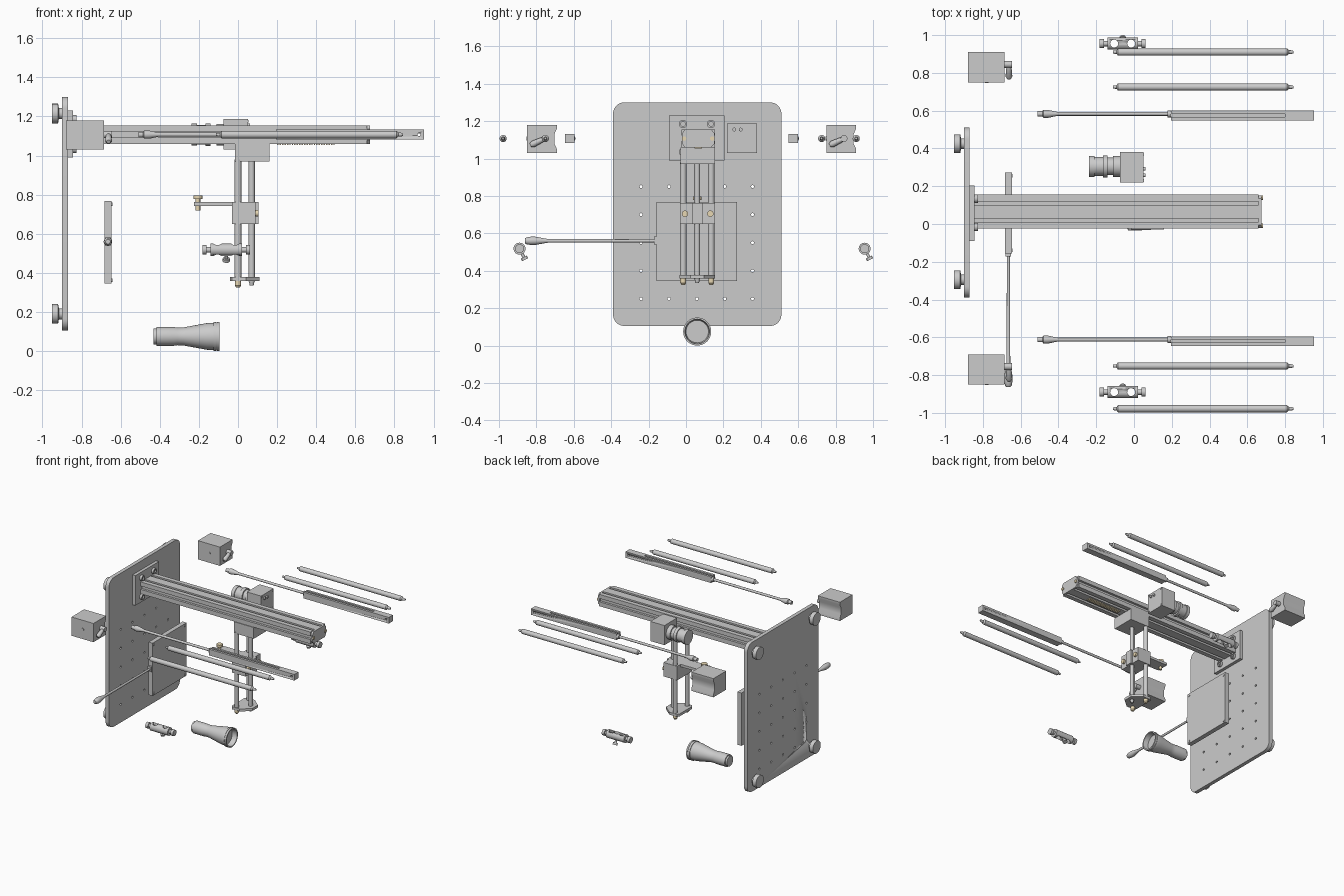
import bpy, bmesh, math
from mathutils import Vector

BRASS = bpy.data.materials.new("brass")
BRASS.diffuse_color = (0.8, 0.68, 0.45, 1)


def finish(name, bm, mat=None):
    bmesh.ops.recalc_face_normals(bm, faces=bm.faces)
    for f in bm.faces:
        f.smooth = True
    for e in bm.edges:
        e.smooth = len(e.link_faces) == 2 and e.calc_face_angle(0) < 0.6
    me = bpy.data.meshes.new(name)
    bm.to_mesh(me)
    bm.free()
    ob = bpy.data.objects.new(name, me)
    bpy.context.collection.objects.link(ob)
    if mat:
        me.materials.append(mat)
    return ob


def prism(name, pts, x0, x1):
    """Extrude a (y, z) outline along x."""
    bm = bmesh.new()
    a = [bm.verts.new((x0, y, z)) for y, z in pts]
    b = [bm.verts.new((x1, y, z)) for y, z in pts]
    bm.faces.new(a)
    bm.faces.new(b)
    n = len(pts)
    for i in range(n):
        j = (i + 1) % n
        bm.faces.new((a[i], a[j], b[j], b[i]))
    return finish(name, bm)


def box(name, x0, x1, y0, y1, z0, z1):
    return prism(name, [(y0, z0), (y1, z0), (y1, z1), (y0, z1)], x0, x1)


def add_lathe(bm, prof, at, axis, n=24):
    """Revolve (distance, radius) pairs about an axis through a point."""
    q = Vector(axis).to_track_quat('Z', 'Y')
    rings = []
    for t, r in prof:
        rings.append([bm.verts.new(Vector(at) + q @ Vector(
            (r * math.cos(k * math.tau / n), r * math.sin(k * math.tau / n), t))) for k in range(n)])
    for p, s in zip(rings, rings[1:]):
        for k in range(n):
            bm.faces.new((p[k], p[(k + 1) % n], s[(k + 1) % n], s[k]))
    bm.faces.new(rings[0])
    bm.faces.new(rings[-1])


def lathe(name, prof, at, axis=(1, 0, 0), mat=None, n=24):
    bm = bmesh.new()
    add_lathe(bm, prof, at, axis, n)
    return finish(name, bm, mat)


def drill(ob, points, axis, r, length):
    """Cut round holes centred on the given points."""
    bm = bmesh.new()
    for p in points:
        add_lathe(bm, [(-length / 2, r), (length / 2, r)], p, axis, 16)
    cut = finish(ob.name + "_cutter", bm)
    cut.hide_render = True
    cut.hide_set(True)
    m = ob.modifiers.new("holes", 'BOOLEAN')
    m.operation = 'DIFFERENCE'
    m.solver = 'EXACT'
    m.object = cut


# base plate with rounded corners and hole grid
pts = []
for cy, cz, a0 in ((.45, 1.24, 0), (-.33, 1.24, 90), (-.33, .165, 180), (.45, .165, 270)):
    for k in range(9):
        a = math.radians(a0 + k * 11.25)
        pts.append((cy + .06 * math.cos(a), cz + .06 * math.sin(a)))
plate = prism("base_plate", pts, -.90, -.87)
drill(plate, [(-.885, -.24 + .149 * i, .25 + .15 * j) for i in range(5) for j in range(5)],
      (1, 0, 0), .008, .1)

# feet
for y in (-.295, .425):
    for z in (.19, 1.215):
        lathe("foot", [(0, .03), (0, .05), (.032, .05), (.036, .028), (.052, .028)],
              (-.952, y, z))

# rail mount and its screws
box("rail_mount", -.87, -.845, -.09, .205, .99, 1.23)
for y in (-.016, .134):
    for z in (1.035, 1.185):
        lathe("mount_screw", [(0, .022), (.018, .022), (.018, .012), (.008, .012)], (-.845, y, z))

# slotted rail
half = [(0, 1.155), (.035, 1.155), (.035, 1.135), (.055, 1.135), (.055, 1.155), (.09, 1.155),
        (.09, 1.122), (.072, 1.122), (.072, 1.095), (.09, 1.095), (.09, 1.06), (.055, 1.06),
        (.055, 1.08), (.035, 1.08), (.035, 1.06), (0, 1.06)]
outline = half + [(-y, z) for y, z in reversed(half[1:-1])]
prism("rail", [(.065 + y, z) for y, z in outline], -.845, .66)
prism("rail_end_cap", [(-.022, 1.08), (-.005, 1.06), (.135, 1.06), (.152, 1.08), (.152, 1.135),
                       (.135, 1.155), (-.005, 1.155), (-.022, 1.135)], .66, .675)
for y in (-.01, .14):
    lathe("end_screw", [(0, .012), (.012, .012)], (.67, y, 1.107), mat=BRASS)
for i in range(24):
    box("rack_tooth", .2 + i * .0125, .207 + i * .0125, .045, .085, 1.054, 1.061).data.materials.append(BRASS)

# carriage, vertical rods and foot plate
box("carriage", -.015, .16, -.03, .155, .97, 1.06)
for y in (-.015, .135):
    lathe("guide_rod", [(.36, .0175), (.98, .0175)], (0, y, 0), (0, 0, 1))
    lathe("guide_rod_tip", [(.325, .009), (.335, .016), (.36, .016)], (0, y, 0), (0, 0, 1), BRASS)
lathe("lead_rod", [(.335, .01), (.355, .014), (.355, .016), (.98, .016)], (.07, .06, 0), (0, 0, 1))
bm = bmesh.new()
vs = [bm.verts.new((x, y, .358)) for x, y in (
    (-.04, -.02), (-.03, -.035), (.04, -.035), (.11, .025), (.11, .095), (.04, .155), (-.03, .155), (-.04, .14))]
f = bm.faces.new(vs)
top = bmesh.ops.extrude_face_region(bm, geom=[f])
bmesh.ops.translate(bm, verts=[v for v in top["geom"] if isinstance(v, bmesh.types.BMVert)], vec=(0, 0, .02))
finish("rod_foot_plate", bm)

# sliding block with side arm and thumb screw
box("slider_block", -.03, .09, -.033, .155, .65, .762)
box("slider_rib", .09, .105, .035, .09, .65, .762)
for y in (-.005, .13):
    lathe("slider_screw", [(0, .017), (.016, .017)], (.09, y, .705), mat=BRASS)
box("slider_arm", -.225, -.03, .01, .11, .742, .762)
lathe("arm_thumb_screw", [(.72, .012), (.779, .012), (.779, .023), (.797, .023)],
      (-.205, .06, 0), (0, 0, 1), BRASS)

# drive unit: housing and stepped knob
box("drive_housing", -.075, .05, .22, .38, 1.03, 1.187)
lathe("drive_barrel", [(-.237, .042), (-.237, .056), (-.21, .056), (-.21, .05), (-.165, .05), (-.165, .058),
                       (-.14, .058), (-.14, .046), (-.11, .046), (-.11, .055), (-.075, .055)], (0, .305, 1.107), n=32)
for y, z in ((.258, 1.155), (.292, 1.155)):
    lathe("drive_button", [(0, .01), (.012, .01)], (.05, y, z))
for y in (.232, .368):
    for z in (1.042, 1.175):
        lathe("drive_screw", [(0, .006), (.004, .006)], (.05, y, z))

# side boxes with notched face and small lever
for y in (.83, -.77):
    prism("side_box", [(y - .08, 1.03), (y + .08, 1.03), (y + .08, 1.05), (y + .066, 1.08),
                       (y + .066, 1.13), (y + .08, 1.16), (y + .08, 1.18), (y - .08, 1.18)], -.88, -.685)
    lathe("lever_hub", [(0, .018), (.04, .018)], (-.685, y + .015, 1.107))
    lathe("lever", [(0, .01), (.02, .014), (.07, .018), (.085, .01)],
          (-.662, y + .015, 1.107), (0, -.85, -.4), n=16)
    lathe("side_box_screw", [(0, .01), (.083, .01)], (-.78, y, 1.107), (0, -1, 0), n=16)

# loose round bars with stepped ends
for y in (.91, .725, -.752, -.978):
    lathe("round_bar", [(-.112, .007), (-.1, .009), (-.092, .009), (-.085, .019), (.81, .019), (.82, .01),
                        (.832, .01), (.845, .006)], (0, y, 1.107))

# long handles with probe rods; slot runs along the top
PROBE = [(-.51, .006), (-.51, .014), (-.485, .014), (-.48, .021), (-.455, .021), (-.405, .01), (.19, .01)]
for y in (.575, -.62):
    bar = prism("probe_handle", [(y - .027, 1.083), (y + .025, 1.083), (y + .025, 1.132), (y + .008, 1.132),
                                 (y + .008, 1.115), (y - .008, 1.115), (y - .008, 1.132), (y - .027, 1.132)],
                .195, .952)
    box("handle_end_fill", .8, .952, y - .009, y + .009, 1.114, 1.132)
    drill(bar, [(.925, y, 1.107)], (0, 1, 0), .008, .2)
    lathe("probe_rod", PROBE, (0, y + .008, 1.107))
    lathe("probe_collar", [(.178, .018), (.197, .018)], (0, y + .008, 1.107))

# panel on the plate side with its own probe
panel = box("panel", -.682, -.646, -.157, .272, .345, .768)
for y in (-.14, .255):
    for z in (.362, .75):
        lathe("panel_screw", [(0, .009), (.004, .009)], (-.646, y, z), n=16)
box("panel_socket", -.679, -.65, -.172, -.157, .54, .582)
lathe("panel_probe", [(-.862, .012), (-.855, .018), (-.83, .022), (-.805, .022), (-.74, .01), (-.172, .008)],
      (-.665, 0, .56), (0, 1, 0))

# clamps: cross-drilled barrel, end knobs and thumb screw
for y in (.955, -.89):
    c = (-.06, y, .518)
    body = lathe("clamp_body", [(-.08, .032), (.08, .032)], c)
    drill(body, [(-.105, y, .518), (-.015, y, .518)], (0, 0, 1), .021, .2)
    for s in (-1, 1):
        lathe("clamp_knob", [(.08, .014), (.1, .014), (.1, .024), (.122, .024)], c, (s, 0, 0))
    lathe("clamp_thumb_screw", [(.028, .008), (.05, .008), (.05, .018), (.066, .018)], c, (0, .45, -.89))

# flared hollow barrel lying on the ground
lathe("flared_barrel", [(-.432, .034), (-.432, .04), (-.418, .04), (-.418, .048), (-.33, .048), (-.31, .045),
                        (-.28, .046), (-.16, .068), (-.125, .07), (-.125, .075), (-.112, .075), (-.112, .072),
                        (-.107, .072), (-.107, .075), (-.095, .075), (-.095, .066), (-.135, .06)],
      (0, .06, .075), n=48)
